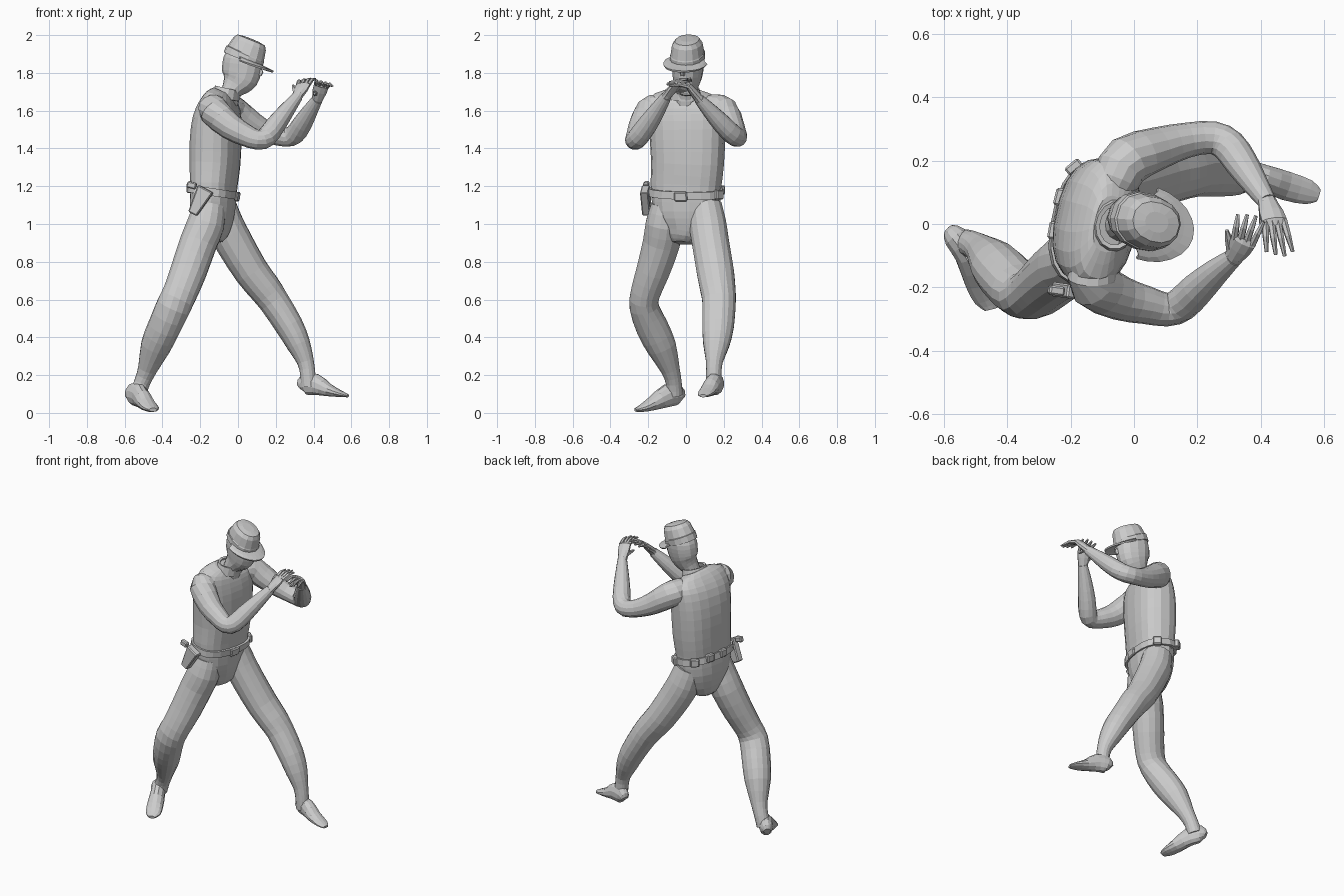
import bpy, bmesh
from math import cos, sin, pi, radians
from mathutils import Vector, Matrix, Euler


def finish(name, bm):
    bmesh.ops.recalc_face_normals(bm, faces=bm.faces)
    me = bpy.data.meshes.new(name)
    bm.to_mesh(me)
    bm.free()
    ob = bpy.data.objects.new(name, me)
    bpy.context.collection.objects.link(ob)
    return ob


def refine(rings):
    """Add a smoothly interpolated ring between each pair."""
    rings = [(*r[:4], r[-1]) for r in rings]
    out = []
    for i, (b, c) in enumerate(zip(rings, rings[1:])):
        a, d = rings[max(i - 1, 0)], rings[min(i + 2, len(rings) - 1)]
        out += [b, tuple((9 * (q + r) - p - s) / 16 for p, q, r, s in zip(a, b, c, d))]
    return out + [rings[-1]]


def loft(name, rings, ref=(1, 0, 0), sides=12, power=2.0, cap=True):
    """Skin rings (x, y, z, radius along ref[, radius across]) along a path."""
    bm = bmesh.new()
    pts = [Vector(r[:3]) for r in rings]
    loops = []
    for i, r in enumerate(rings):
        t = (pts[min(i + 1, len(pts) - 1)] - pts[max(i - 1, 0)]).normalized()
        u = Vector(ref)
        u = (u - t * u.dot(t)).normalized()
        v = t.cross(u)
        loop = []
        for k in range(sides):
            a = 2 * pi * (k + 0.5) / sides
            c, s = cos(a), sin(a)
            c = abs(c) ** (2 / power) * (1 if c > 0 else -1)
            s = abs(s) ** (2 / power) * (1 if s > 0 else -1)
            loop.append(bm.verts.new(pts[i] + u * r[3] * c + v * r[-1] * s))
        loops.append(loop)
    for a, b in zip(loops, loops[1:]):
        for k in range(sides):
            j = (k + 1) % sides
            bm.faces.new((a[k], a[j], b[j], b[k]))
    if cap:
        bm.faces.new(loops[0])
        bm.faces.new(loops[-1])
    return finish(name, bm)


def box(name, loc, size, yaw=0, taper=1.0, pitch=0):
    bm = bmesh.new()
    bmesh.ops.create_cube(bm, size=1)
    for v in bm.verts:
        if v.co.z < 0:
            v.co.x *= taper
    m = Matrix.Translation(loc) @ Euler((0, radians(pitch), radians(yaw))).to_matrix().to_4x4()
    bm.transform(m @ Matrix.Diagonal((*size, 1)))
    bmesh.ops.bevel(bm, geom=bm.edges[:], offset=0.006, segments=1, affect='EDGES')
    return finish(name, bm)


def hand(side, wrist, knuckle, tip, spread, thumb_tip):
    w, k, t, s = (Vector(p) for p in (wrist, knuckle, tip, spread))
    s.normalize()
    palm = [(*w.lerp(k, -.15), .028, .026), (*w.lerp(k, .2), .032, .024), (*w.lerp(k, .6), .04, .021),
            (*k, .042, .016), (*k.lerp(t, .12), .038, .012)]
    loft(side + "_palm", palm, ref=s, sides=10)
    for i in range(4):
        f = i - 1.5
        a = k + s * f * .02
        b = t + s * f * .028 - (t - k) * abs(f - .3) * .1
        mid = a.lerp(b, .5) + Vector((0, 0, .01))
        loft(f"{side}_finger_{i + 1}", [(*a, .012), (*mid, .0105), (*b, .006)], ref=s, sides=6)
    a = w.lerp(k, .4) - s * .02
    b = Vector(thumb_tip)
    loft(side + "_thumb", [(*a, .016), (*a.lerp(b, .6), .012), (*b, .006)], ref=s, sides=6)


# torso and pelvis, turned slightly towards the right hand
facing = (cos(radians(-12)), sin(radians(-12)), 0)
loft("torso", refine([(-.128, 0, 1.14, .113, .183), (-.128, 0, 1.21, .118, .188), (-.122, .008, 1.32, .127, .193),
                      (-.118, .008, 1.45, .129, .2), (-.11, .005, 1.56, .12, .205), (-.098, 0, 1.63, .098, .205),
                      (-.088, 0, 1.675, .072, .175), (-.078, 0, 1.70, .05, .09)]),
     ref=facing, sides=20, power=2.5)
loft("pelvis", refine([(-.125, -.015, .9, .045, .06), (-.13, -.012, .93, .075, .095), (-.135, 0, .99, .1, .14),
                       (-.135, 0, 1.07, .115, .175), (-.13, 0, 1.16, .118, .185)]),
     ref=facing, sides=16, power=2.3)

# legs
loft("right_leg", refine([(-.15, -.1, 1.1, .085), (-.17, -.115, 1.0, .1), (-.21, -.13, .9, .1),
                          (-.262, -.175, .75, .097, .09), (-.305, -.213, .64, .092, .08),
                          (-.343, -.222, .56, .092, .078), (-.393, -.178, .45, .087),
                          (-.437, -.13, .35, .08), (-.48, -.083, .23, .051), (-.508, -.065, .16, .043),
                          (-.53, -.062, .1, .045)]), sides=16)
loft("left_leg", refine([(-.1, .1, 1.1, .09), (-.07, .115, 1.0, .1), (-.02, .13, .9, .1), (.07, .155, .75, .093, .1),
                         (.14, .168, .66, .088, .095), (.19, .175, .59, .082, .09), (.272, .17, .46, .075, .085),
                         (.322, .16, .36, .063, .07), (.358, .15, .27, .045), (.37, .147, .2, .041),
                         (.375, .148, .14, .042)]), sides=16)

# feet: radii are height, then width
loft("right_foot", refine([(-.583, -.02, .09, .02, .022), (-.562, -.042, .1, .055, .04), (-.523, -.095, .092, .062, .044),
                           (-.485, -.18, .048, .037, .05), (-.46, -.235, .024, .02, .045),
                           (-.45, -.268, .016, .01, .022)]), ref=(0, 0, 1), sides=12)
loft("left_foot", refine([(.33, .172, .135, .024, .025), (.352, .164, .15, .056, .04), (.41, .145, .15, .058, .043),
                          (.48, .12, .12, .034, .047), (.55, .1, .099, .016, .04),
                          (.582, .09, .09, .008, .02)]), ref=(0, 0, 1), sides=12)

# arms
up = (0, 0, 1)
loft("right_arm", refine([(-.105, -.07, 1.615, .045), (-.125, -.14, 1.615, .073), (-.125, -.19, 1.595, .08),
                          (-.04, -.235, 1.515, .07), (.04, -.256, 1.47, .06), (.105, -.27, 1.445, .053),
                          (.15, -.253, 1.46, .055), (.2, -.205, 1.525, .053), (.26, -.15, 1.605, .042),
                          (.315, -.105, 1.675, .029)]), ref=up, sides=14)
loft("left_arm", refine([(-.08, .07, 1.615, .045), (-.055, .14, 1.615, .073), (-.02, .2, 1.595, .08),
                         (.08, .24, 1.525, .067), (.17, .265, 1.48, .055), (.25, .272, 1.46, .052),
                         (.3, .245, 1.475, .054), (.34, .19, 1.53, .052), (.38, .13, 1.595, .042),
                         (.42, .07, 1.66, .029)]), ref=up, sides=14)

# hands held up before the face
hand("right", (.312, -.108, 1.672), (.345, -.055, 1.735), (.372, .032, 1.768), (1, -.35, .1), (.292, -.02, 1.735))
hand("left", (.418, .074, 1.656), (.442, .01, 1.735), (.462, -.105, 1.742), (1, .1, -.25), (.405, -.03, 1.69))

# neck, head and nose
look = (cos(radians(-15)), sin(radians(-15)), 0)
loft("head", refine([(-.055, 0, 1.64, .055), (-.035, 0, 1.70, .054), (-.012, .005, 1.735, .075, .062),
                     (.008, .008, 1.77, .098, .073), (.02, .01, 1.82, .106, .08), (.026, .01, 1.87, .104, .082),
                     (.034, .01, 1.92, .085, .07)]), ref=look, sides=14, power=2.2)
loft("nose", [(.1, -.012, 1.85, .012, .01), (.116, -.018, 1.8, .02, .014), (.113, -.018, 1.785, .012, .012)],
     ref=look, sides=6)

# shirt collar, standing higher at the back
collar = loft("collar", [(-.068, -.004, 1.665, .075, .09), (-.056, -.004, 1.718, .066, .076)],
              ref=look, sides=14, cap=False)
mod = collar.modifiers.new("thickness", 'SOLIDIFY')
mod.thickness = .014

# cap: tapered crown and visor share one tilted frame
tilt = Matrix.Translation((.03, .008, 1.88)) @ Euler((radians(-6), radians(21), radians(-19))).to_matrix().to_4x4()
crown = loft("cap_crown", [(0, 0, -.012, .11, .09), (0, 0, .022, .11, .09), (.002, 0, .026, .105, .086),
                           (.002, 0, .08, .093, .078), (.002, 0, .102, .08, .062), (.002, 0, .108, .04, .032)],
             sides=14, power=2.2)
crown.matrix_world = tilt

bm = bmesh.new()
rows = []
for i in range(13):
    a = radians(-90 + 15 * i)
    c, s = cos(a), sin(a)
    rows.append([bm.verts.new((.1 * c, .085 * s, .002)),
                 bm.verts.new((.02 + .122 * c, .106 * s, -.002 - .004 * s * s)),
                 bm.verts.new((.02 + .158 * c, .118 * s, -.004 - .012 * s * s))])
for a, b in zip(rows, rows[1:]):
    for k in range(2):
        bm.faces.new((a[k], a[k + 1], b[k + 1], b[k]))
visor = finish("cap_visor", bm)
visor.matrix_world = tilt
mod = visor.modifiers.new("thickness", 'SOLIDIFY')
mod.thickness = .01

# belt with buckle, pouches and holster
loft("belt", [(-.133, 0, 1.148, .13, .2), (-.127, 0, 1.188, .128, .198)], ref=facing, sides=20, power=2.5)
box("buckle", (-.003, -.028, 1.145), (.016, .07, .05), yaw=-12, pitch=8)
for i, (x, y, z, yaw) in enumerate([(-.255, -.02, 1.19, -10), (-.235, .085, 1.19, -14),
                                    (-.19, .18, 1.18, -50), (-.04, .172, 1.155, 50)]):
    box(f"belt_pouch_{i + 1}", (x, y, z), (.03, .055, .05), yaw=yaw)
box("holster", (-.205, -.212, 1.12), (.09, .045, .15), yaw=-8, taper=.55, pitch=28)
box("holster_grip", (-.245, -.21, 1.205), (.05, .03, .035), yaw=-8, pitch=14)
